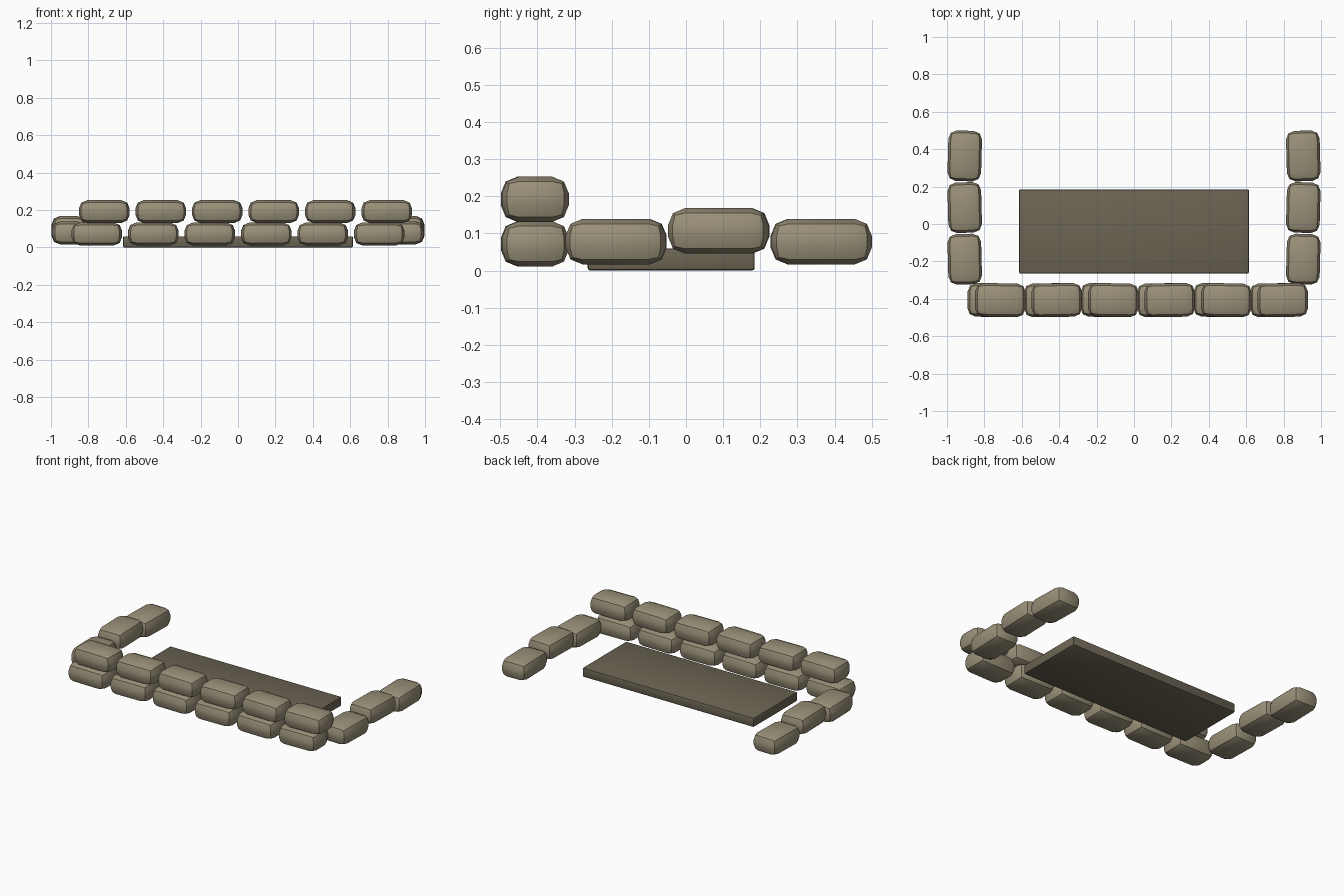
import bpy
import bmesh
from math import radians
from mathutils import Matrix, Vector

cube = bpy.data.objects.get("Cube")
if cube:
    bpy.data.objects.remove(cube, do_unlink=True)


def material(name, rgb):
    mat = bpy.data.materials.new(name)
    mat.use_nodes = True
    mat.diffuse_color = (*rgb, 1)
    mat.node_tree.nodes["Principled BSDF"].inputs["Base Color"].default_value = (*rgb, 1)
    return mat


def rounded_box(name, size, centre, bevel, segments, mat, turn=0):
    bm = bmesh.new()
    bmesh.ops.create_cube(bm, size=1, matrix=Matrix.Diagonal((*size, 1)))
    bmesh.ops.bevel(bm, geom=bm.edges[:], offset=bevel, segments=segments,
                    profile=0.5, affect='EDGES')
    bmesh.ops.rotate(bm, verts=bm.verts, cent=(0, 0, 0),
                     matrix=Matrix.Rotation(radians(turn), 3, 'Z'))
    mesh = bpy.data.meshes.new(name)
    bm.to_mesh(mesh)
    bm.free()
    mesh.materials.append(mat)
    obj = bpy.data.objects.new(name, mesh)
    obj.location = Vector(centre)
    bpy.context.collection.objects.link(obj)
    bpy.ops.object.select_all(action='DESELECT')
    obj.select_set(True)
    bpy.context.view_layer.objects.active = obj
    bpy.ops.object.shade_smooth_by_angle(angle=radians(30))
    return obj


canvas = material("sandbag canvas", (0.32, 0.28, 0.19))
earth = material("dark earth", (0.15, 0.13, 0.088))
BAG = (0.27, 0.18, 0.122)

# Floor slab
rounded_box("floor_slab", (1.23, 0.45, 0.06), (0, -0.04, 0.03), 0.008, 2, earth)

# Front wall: two courses, the upper one shifted sideways
for course, (shift, z) in enumerate([(0, 0.072), (0.04, 0.192)]):
    for i in range(6):
        x = (i - 2.5) * 0.302 + shift
        rounded_box(f"front_bag_{course + 1}_{i + 1}", BAG, (x, -0.407, z),
                    0.045, 2, canvas, turn=1 if i % 2 else -1)

# Side walls: the middle bag sits a little higher
for side, sign in (("left", 1), ("right", -1)):
    for i, (y, z) in enumerate([(-0.188, 0.078), (0.088, 0.107), (0.364, 0.078)]):
        rounded_box(f"{side}_bag_{i + 1}", BAG, (sign * 0.905, y, z),
                    0.045, 2, canvas, turn=90 + sign * (1.5 if i == 2 else -1.5))
